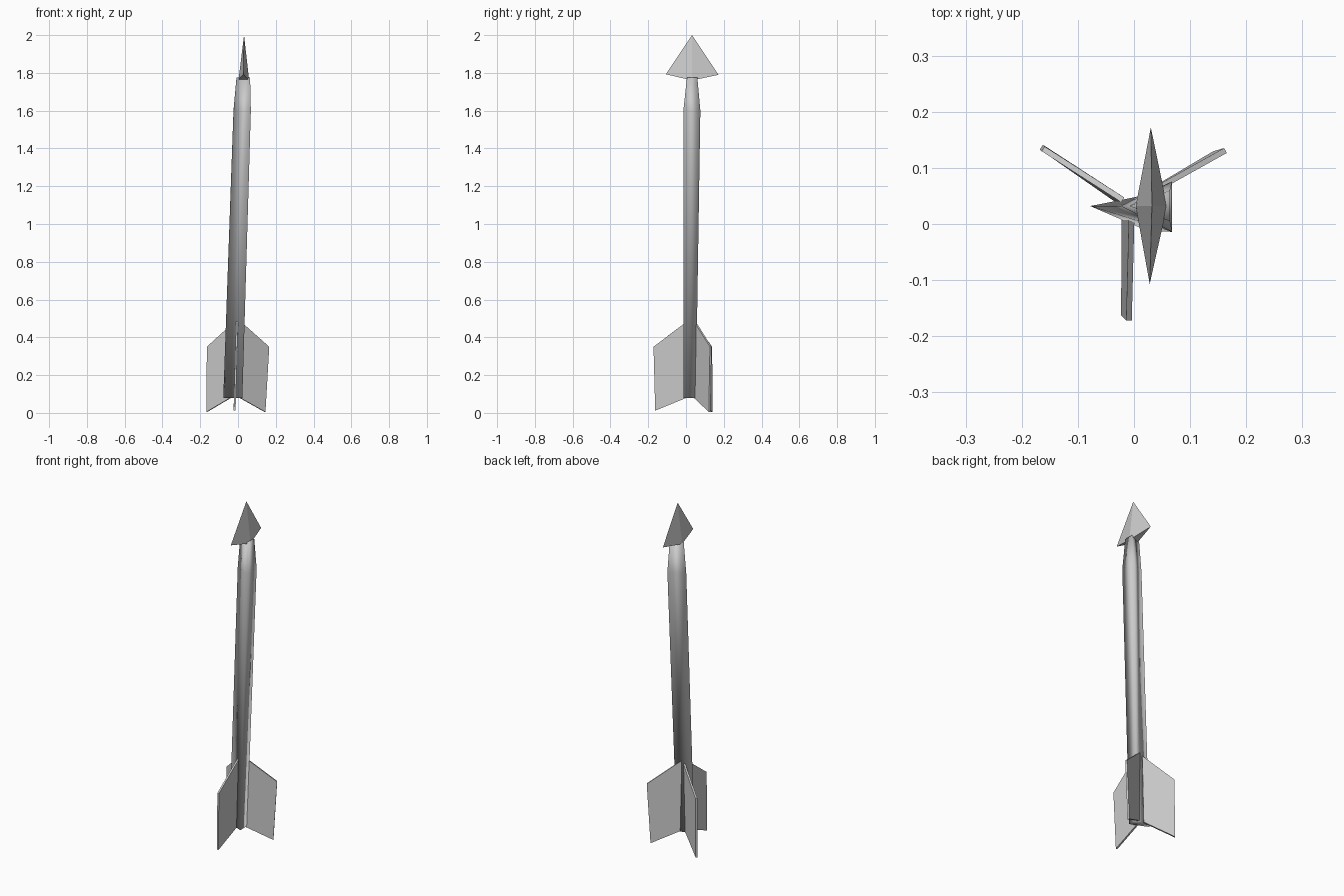
import bpy, bmesh
from mathutils import Vector

if "Cube" in bpy.data.objects:
    bpy.data.objects.remove(bpy.data.objects["Cube"])


def make_object(name, verts, faces, smooth=False):
    mesh = bpy.data.meshes.new(name)
    mesh.from_pydata(verts, [], faces)
    bm = bmesh.new()
    bm.from_mesh(mesh)
    bmesh.ops.recalc_face_normals(bm, faces=bm.faces)
    for f in bm.faces:
        f.smooth = smooth
    bm.to_mesh(mesh)
    bm.free()
    obj = bpy.data.objects.new(name, mesh)
    bpy.context.collection.objects.link(obj)
    return obj


def loft(name, rings, smooth=False):
    """Skin equal-sided rings and cap both ends."""
    n = len(rings[0])
    verts = [v for ring in rings for v in ring]
    faces = [list(range(n)), list(range(len(verts) - n, len(verts)))]
    for r in range(len(rings) - 1):
        for i in range(n):
            a, b = r * n + i, r * n + (i + 1) % n
            faces.append([a, b, b + n, a + n])
    return make_object(name, verts, faces, smooth)


# Three-sided leaning shaft: z, left ridge x, right face x, right face y range
stations = [(0.08, -0.078, 0.023, -0.012, 0.052),
            (1.60, -0.024, 0.068, -0.014, 0.076),
            (1.775, -0.008, 0.064, 0.005, 0.060)]
loft("shaft", [[(xl, 0.032, z), (xr, y0, z), (xr, y1, z)]
               for z, xl, xr, y0, y1 in stations], smooth=True)

# Three tail fins: root top, outer top, outer bottom, root bottom
fins = {
    "fin_right": [(0.0, 0.04, 0.495), (0.163, 0.131, 0.35),
                  (0.143, 0.125, 0.005), (0.0, 0.04, 0.085)],
    "fin_left": [(-0.02, 0.043, 0.48), (-0.162, 0.134, 0.35),
                 (-0.165, 0.137, 0.005), (-0.03, 0.043, 0.085)],
    "fin_front": [(-0.004, 0.02, 0.495), (-0.009, -0.172, 0.35),
                  (-0.018, -0.163, 0.012), (-0.017, 0.015, 0.085)],
}
for name, outline in fins.items():
    pts = [Vector(p) for p in outline]
    side = (pts[1] - pts[0]).cross(pts[3] - pts[0]).normalized() * 0.005
    loft(name, [[p + side for p in pts], [p - side for p in pts]])

# Flat diamond arrowhead
make_object("arrowhead",
            [(0.032, 0.032, 2.0), (0.030, 0.172, 1.79), (0.003, 0.032, 1.765),
             (0.028, -0.107, 1.793), (0.059, 0.032, 1.76)],
            [(0, 1, 2), (0, 2, 3), (0, 3, 4), (0, 4, 1), (1, 2, 4), (2, 3, 4)])
